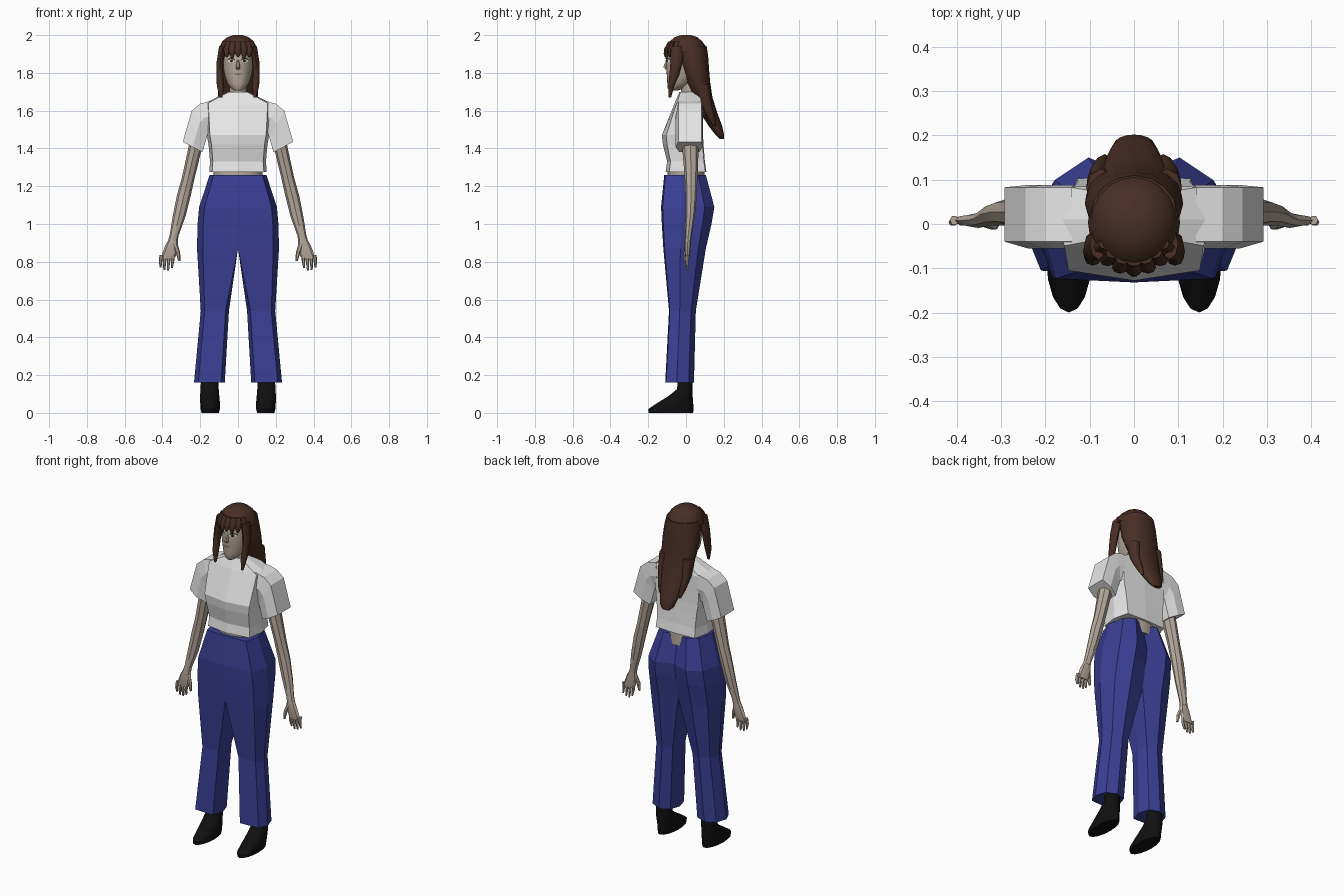
import bpy, bmesh, math

def material(name, col):
    m = bpy.data.materials.new(name)
    m.diffuse_color = (*col, 1)
    return m

SKIN = material("skin", (0.46, 0.39, 0.325))
WHITE = material("white cloth", (0.8, 0.8, 0.8))
BLUE = material("blue cloth", (0.042, 0.05, 0.30))
HAIR = material("brown hair", (0.065, 0.027, 0.017))
BLACK = material("black leather", (0.005, 0.005, 0.005))
EYE = material("eye white", (0.75, 0.75, 0.75))
DARK = material("dark iris", (0.02, 0.015, 0.012))
LIP = material("lip", (0.22, 0.15, 0.13))

def finish(name, bm, mat, mirror, smooth):
    bmesh.ops.recalc_face_normals(bm, faces=bm.faces)
    # drop inner walls lying on the mirror plane
    if mirror:
        wall = [f for f in bm.faces if all(abs(v.co.x) < 1e-4 for v in f.verts)]
        bmesh.ops.delete(bm, geom=wall, context='FACES')
    me = bpy.data.meshes.new(name)
    bm.to_mesh(me)
    bm.free()
    me.materials.append(mat)
    if smooth:
        me.shade_smooth()
        me.set_sharp_from_angle(angle=math.radians(smooth))
    ob = bpy.data.objects.new(name, me)
    bpy.context.collection.objects.link(ob)
    if mirror:
        ob.modifiers.new("mirror", 'MIRROR')
    return ob

def loft(name, rings, mat, mirror=False, smooth=0):
    """Skin a list of equal point rings and cap both ends."""
    bm = bmesh.new()
    vs = [[bm.verts.new(p) for p in r] for r in rings]
    n = len(vs[0])
    for a, b in zip(vs, vs[1:]):
        for i in range(n):
            j = (i + 1) % n
            bm.faces.new((a[i], a[j], b[j], b[i]))
    bm.faces.new(vs[0])
    bm.faces.new(vs[-1])
    return finish(name, bm, mat, mirror, smooth)

def tube(name, path, mat, n=12, mirror=False, smooth=40):
    """Horizontal elliptical rings: (x, y, z, rx, ry)."""
    rings = [[(x + rx * math.cos(2 * math.pi * i / n), y + ry * math.sin(2 * math.pi * i / n), z)
              for i in range(n)] for x, y, z, rx, ry in path]
    return loft(name, rings, mat, mirror, smooth)

# trousers: one seven-sided leg, mirrored; (z, inner x, outer x, front y, back y)
section = [(.12, 0), (.86, .03), (1, .4), (.87, .82), (.5, 1), (.12, .86), (0, .45)]
legs = [(1.26, 0, .15, -.115, .105), (1.09, 0, .206, -.132, .15), (1.0, 0, .214, -.128, .135),
        (.87, 0, .217, -.12, .105), (.54, .048, .197, -.09, .052), (.16, .07, .233, -.11, .042)]
loft("trousers", [[(0 if x0 == 0 and u < .2 else x0 + u * (x1 - x0), y0 + v * (y1 - y0), z)
                   for u, v in section] for z, x0, x1, y0, y1 in legs], BLUE, True)

# waist showing between shirt and trousers
tube("waist", [(0, 0, 1.2, .13, .1), (0, 0, 1.34, .13, .095)], SKIN, 16)

# shirt body: (z, half width, front y, back y)
body = [(1.275, .152, -.108, .108), (1.33, .148, -.1, .1), (1.42, .156, -.122, .093),
        (1.47, .165, -.128, .09), (1.64, .175, -.06, .088), (1.7, .052, -.035, .07)]
rings = []
for z, w, f, b in body:
    half = [(w * .9, f * .82), (w, .01), (w * .85, b * .95)]
    rings.append([(0, f, z)] + [(x, y, z) for x, y in half] + [(0, b, z)]
                 + [(-x, y, z) for x, y in reversed(half)])
loft("shirt_body", rings, WHITE)

# sleeves: (upper x, upper z, lower x, lower z)
rings = []
for qx, qz, px, pz in [(.14, 1.652, .13, 1.49), (.2, 1.637, .155, 1.49),
                       (.245, 1.6, .165, 1.46), (.292, 1.435, .188, 1.38)]:
    mx, mz = (qx + px) / 2, (qz + pz) / 2
    rings.append([(qx, -.04, qz), (qx, .083, qz), (mx, .088, mz), (px, .07, pz),
                  (px, -.035, pz), (mx, -.055, mz)])
loft("sleeves", rings, WHITE, True)

# arms and hands
tube("arms", [(.2, .02, 1.52, .04, .045), (.232, .024, 1.38, .036, .042), (.262, .027, 1.25, .034, .034),
              (.287, .027, 1.15, .037, .03), (.312, .022, 1.04, .034, .025),
              (.338, .012, .94, .024, .018), (.345, .01, .91, .026, .017)], SKIN, 8, True, 25)
tube("palms", [(.343, .01, .92, .024, .016), (.352, .008, .88, .036, .017),
               (.368, .008, .83, .038, .013), (.375, .008, .815, .036, .01)], SKIN, 8, True, 25)
for i in range(4):
    x0, x1 = .343 + i * .021, .35 + i * .02
    tip = (.768, .755, .757, .77)[i]
    tube(f"finger_{i + 1}", [(x0, .008, .835, .01, .011), (x0 + .004, .004, .8, .009, .009),
                             (x1, .01, tip, .005, .006)], SKIN, 6, True)
tube("thumbs", [(.335, .005, .895, .014, .013), (.318, -.002, .85, .012, .012),
                (.311, -.004, .805, .006, .007)], SKIN, 6, True)

# boots
tube("boots", [(.147, -.08, 0, .046, .118), (.147, -.08, .02, .051, .12), (.148, -.055, .055, .052, .093),
               (.15, -.028, .09, .051, .063), (.15, -.007, .125, .048, .041),
               (.15, -.002, .22, .045, .036)], BLACK, 16, True)

# head and neck
tube("neck", [(0, .03, 1.64, .055, .05), (0, .02, 1.7, .045, .045), (0, .015, 1.79, .043, .045)], SKIN, 12)
tube("head", [(0, -.065, 1.708, .02, .025), (0, -.055, 1.718, .036, .042), (0, -.035, 1.745, .057, .064),
              (0, -.015, 1.785, .071, .086), (0, -.005, 1.825, .078, .1), (0, -.005, 1.9, .08, .1),
              (0, 0, 1.95, .07, .085)], SKIN, 24)
tube("nose", [(0, -.1, 1.87, .006, .006), (0, -.108, 1.83, .011, .014), (0, -.1, 1.818, .01, .01)], SKIN, 6)

# thin face plates following the curve of the face
def plate(name, cx, cz, w, h, mat, off, mirror=True):
    bm = bmesh.new()
    pts = []
    for i in range(12):
        a = 2 * math.pi * i / 12
        x = cx + w * math.cos(a)
        pts.append(bm.verts.new((x, -.005 - .1 * math.sqrt(1 - (x / .08) ** 2) - off, cz + h * math.sin(a))))
    bm.faces.new(pts)
    return finish(name, bm, mat, mirror, 0)

plate("upper_lashes", .036, 1.868, .02, .011, DARK, .002)
plate("eyes", .036, 1.864, .018, .009, EYE, .004)
plate("irises", .035, 1.864, .008, .008, DARK, .006)
plate("mouth", 0, 1.793, .02, .004, LIP, .001, False)

# hair: cap, long back, front locks and fringe
tube("hair_cap", [(0, .0, 2.0, .025, .025), (0, 0, 1.99, .055, .058), (0, 0, 1.968, .082, .085),
                  (0, .002, 1.935, .1, .107), (0, .003, 1.91, .104, .11)], HAIR, 20, smooth=60)
tube("hair_back", [(0, .02, 1.94, .098, .09), (0, .033, 1.88, .107, .085), (0, .045, 1.82, .111, .077),
                   (0, .065, 1.75, .108, .063), (0, .09, 1.67, .095, .05), (0, .12, 1.59, .075, .045),
                   (0, .155, 1.52, .058, .036), (0, .18, 1.47, .045, .022),
                   (0, .19, 1.45, .025, .012)], HAIR, 16, smooth=60)
tube("back_locks", [(.075, .08, 1.74, .033, .045), (.08, .105, 1.64, .025, .03),
                    (.07, .135, 1.56, .018, .02), (.066, .15, 1.52, .006, .008)], HAIR, 8, True, 60)
tube("front_locks", [(.08, -.045, 1.94, .02, .035), (.095, -.05, 1.86, .018, .032),
                     (.097, -.062, 1.79, .018, .026), (.093, -.078, 1.73, .019, .016),
                     (.09, -.086, 1.67, .007, .007)], HAIR, 8, True, 60)
for i in range(7):
    a = math.radians(-90 + (i - 3) * 19)
    c, s = math.cos(a), math.sin(a)
    tip = 1.885 - .012 * (abs(i - 3) % 2) - .006 * (abs(i - 3) == 3)
    tube(f"fringe_{i + 1}", [(.075 * c, .083 * s, 1.965, .017, .012), (.095 * c, .104 * s, 1.925, .019, .013),
                             (.097 * c, .109 * s, 1.9, .014, .009), (.096 * c, .109 * s, tip, .004, .004)],
         HAIR, 8, smooth=60)
